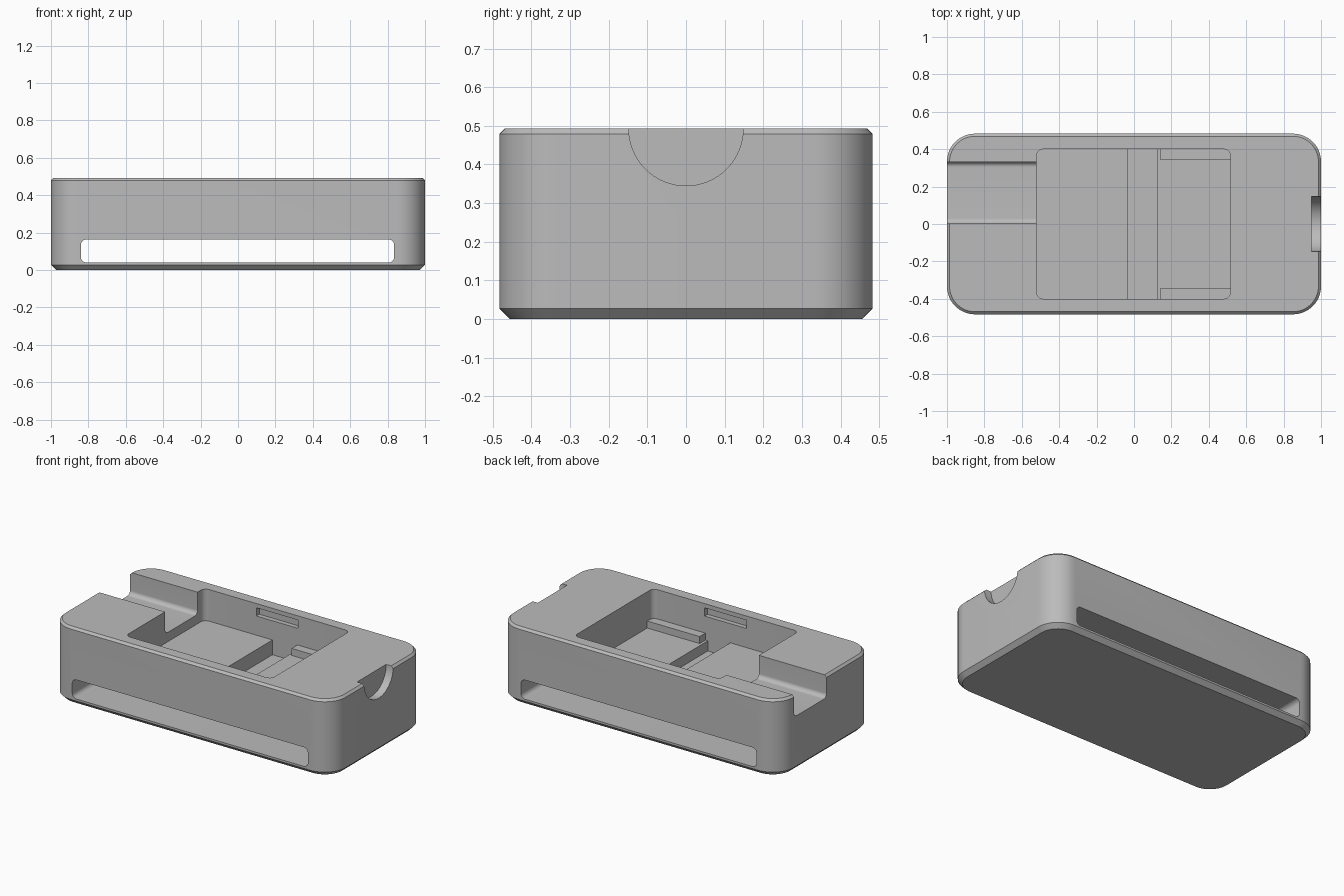
import bpy, bmesh, math
from mathutils import Vector

old = bpy.data.objects.get("Cube")
if old:
    bpy.data.objects.remove(old, do_unlink=True)

grey = bpy.data.materials.new("matte grey")
grey.use_nodes = True
COLOUR = (0.5, 0.5, 0.5, 1)
grey.diffuse_color = COLOUR
grey.node_tree.nodes["Principled BSDF"].inputs["Base Color"].default_value = COLOUR


def rounded_rect(a0, a1, b0, b1, r, steps=12):
    """Outline of a rectangle with rounded corners, counter-clockwise."""
    centres = [(a1 - r, b1 - r), (a0 + r, b1 - r), (a0 + r, b0 + r), (a1 - r, b0 + r)]
    points = []
    for i, (ca, cb) in enumerate(centres):
        for k in range(steps + 1):
            t = (i + k / steps) * math.pi / 2
            points.append((ca + r * math.cos(t), cb + r * math.sin(t)))
    return points


def loft(name, layers, axis="z"):
    """Solid through (height, outline) layers stacked along an axis."""
    place = {"x": lambda a, b, h: Vector((h, a, b)),
             "y": lambda a, b, h: Vector((a, h, b)),
             "z": lambda a, b, h: Vector((a, b, h))}[axis]
    bm = bmesh.new()
    rings = [[bm.verts.new(place(a, b, h)) for a, b in outline] for h, outline in layers]
    for low, high in zip(rings, rings[1:]):
        n = len(low)
        for i in range(n):
            j = (i + 1) % n
            bm.faces.new((low[i], low[j], high[j], high[i]))
    bm.faces.new(rings[0][::-1])
    bm.faces.new(rings[-1])
    bmesh.ops.recalc_face_normals(bm, faces=bm.faces)
    mesh = bpy.data.meshes.new(name)
    bm.to_mesh(mesh)
    bm.free()
    mesh.materials.append(grey)
    obj = bpy.data.objects.new(name, mesh)
    bpy.context.collection.objects.link(obj)
    return obj


def prism(name, outline, lo, hi, axis="z"):
    return loft(name, [(lo, outline), (hi, outline)], axis)


def box(name, x0, x1, y0, y1, z0, z1):
    return prism(name, [(x0, y0), (x1, y0), (x1, y1), (x0, y1)], z0, z1)


# Housing with chamfered rims
HALF_L, HALF_W, HEIGHT, CORNER = 1.0, 0.483, 0.493, 0.15


def rim(inset):
    return rounded_rect(-HALF_L + inset, HALF_L - inset, -HALF_W + inset,
                        HALF_W - inset, CORNER - inset)


housing = loft("housing", [(0, rim(0.027)), (0.027, rim(0)),
                           (HEIGHT - 0.014, rim(0)), (HEIGHT, rim(0.014))])

# Cutters: open pocket, trench, through slot, cable channel, finger notch
notch = [(0.148 * math.cos(t * math.pi / 32), HEIGHT + 0.148 * math.sin(t * math.pi / 32))
         for t in range(64)]
cutters = [
    prism("pocket_cutter", rounded_rect(-0.52, 0.515, -0.4, 0.4, 0.035), 0.26, 0.7),
    box("trench_cutter", -0.1, 0.125, -0.4, 0.4, 0.195, 0.3),
    prism("slot_cutter", rounded_rect(-0.84, 0.835, 0.04, 0.163, 0.03), -0.6, 0.6, "y"),
    prism("channel_cutter", rounded_rect(0.002, 0.332, 0.35, 0.7, 0.028), -1.1, -0.5, "x"),
    prism("notch_cutter", notch, 0.95, 1.1, "x"),
]
# Catch recesses in both long pocket walls
for side in (-1, 1):
    y0, y1 = sorted((side * 0.38, side * 0.43))
    cutters.append(box("catch_cutter", -0.15, 0.148, y0, y1, 0.413, 0.466))

for cutter in cutters:
    cutter.hide_render = True
    mod = housing.modifiers.new(cutter.name, "BOOLEAN")
    mod.operation = "DIFFERENCE"
    mod.solver = "EXACT"
    mod.object = cutter
bpy.context.view_layer.objects.active = housing
for mod in list(housing.modifiers):
    bpy.ops.object.modifier_apply(modifier=mod.name)
for cutter in cutters:
    bpy.data.objects.remove(cutter, do_unlink=True)

# Raised platform and the two support rails inside the pocket
box("platform", -0.53, -0.035, -0.41, 0.41, 0.18, 0.29)
for label, y0, y1 in (("front", -0.41, -0.342), ("back", 0.342, 0.41)):
    box(label + "_rail", 0.142, 0.525, y0, y1, 0.25, 0.305)

# Smooth rounded walls, crisp edges
bpy.ops.object.select_all(action="DESELECT")
housing.select_set(True)
bpy.context.view_layer.objects.active = housing
bpy.ops.object.shade_smooth_by_angle(angle=math.radians(30))
